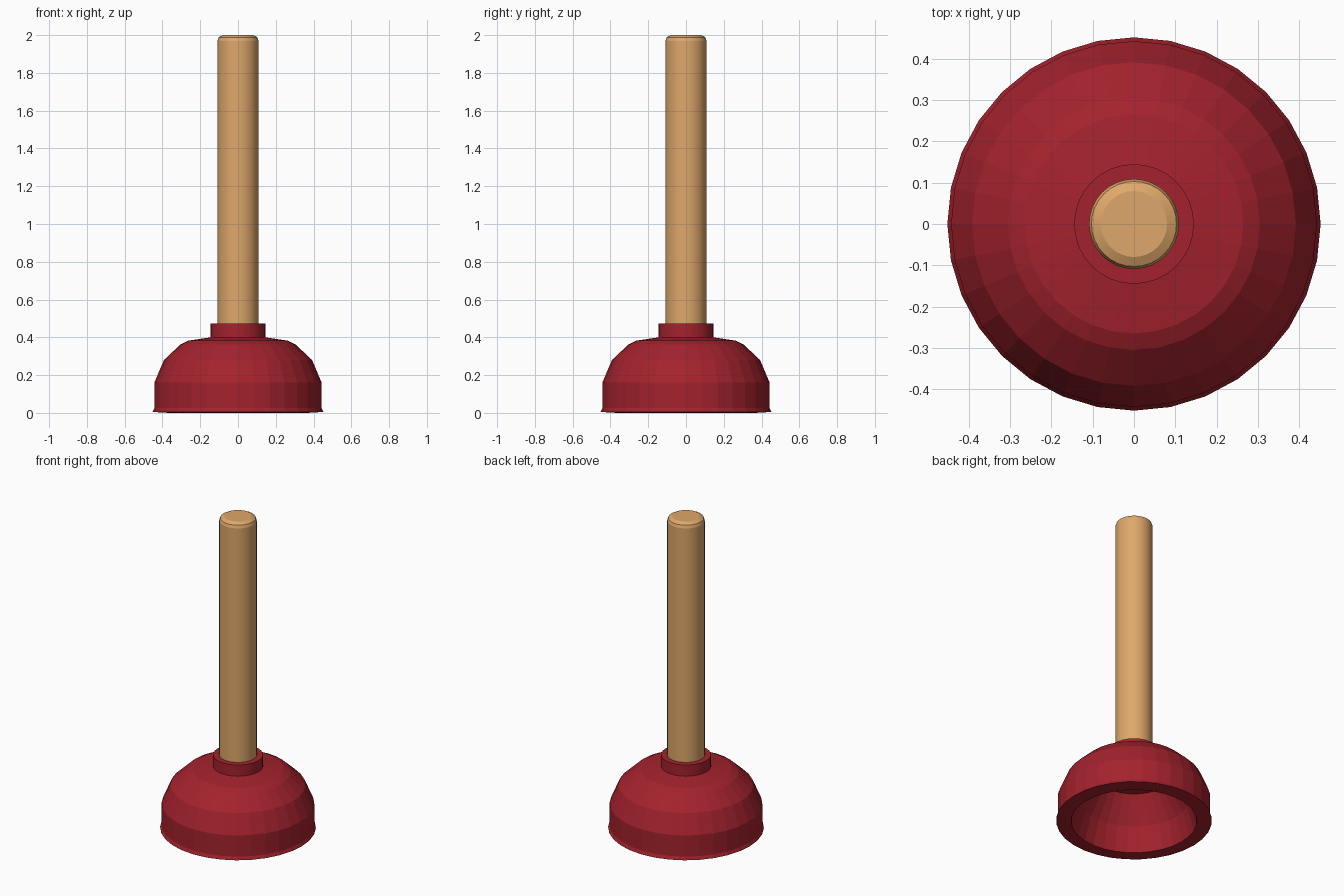
import bpy, bmesh, math

if "Cube" in bpy.data.objects:
    bpy.data.objects.remove(bpy.data.objects["Cube"])


def material(name, color):
    m = bpy.data.materials.new(name)
    m.diffuse_color = (*color, 1)
    m.use_nodes = True
    m.node_tree.nodes["Principled BSDF"].inputs["Base Color"].default_value = m.diffuse_color
    return m


wood = material("light wood", (0.74, 0.39, 0.145))
rubber = material("red rubber", (0.37, 0.016, 0.026))


def lathe(name, profile, mat, segments=32, smooth_angle=None):
    """Spin an (r, z) profile around z; a radius of 0 closes to a pole."""
    bm = bmesh.new()
    rings = []
    for r, z in profile:
        if r == 0:
            rings.append([bm.verts.new((0, 0, z))] * segments)
        else:
            rings.append([bm.verts.new((r * math.cos(2 * math.pi * i / segments),
                                        r * math.sin(2 * math.pi * i / segments), z))
                          for i in range(segments)])
    for a, b in zip(rings, rings[1:]):
        for i in range(segments):
            j = (i + 1) % segments
            corners = list(dict.fromkeys((a[i], a[j], b[j], b[i])))
            bm.faces.new(corners)
    bmesh.ops.recalc_face_normals(bm, faces=bm.faces)
    mesh = bpy.data.meshes.new(name)
    bm.to_mesh(mesh)
    bm.free()
    mesh.materials.append(mat)
    obj = bpy.data.objects.new(name, mesh)
    bpy.context.collection.objects.link(obj)
    if smooth_angle:
        bpy.ops.object.select_all(action='DESELECT')
        obj.select_set(True)
        bpy.context.view_layer.objects.active = obj
        bpy.ops.object.shade_smooth_by_angle(angle=math.radians(smooth_angle))
    return obj


# Hollow faceted cup: outer skin from the crown down, rim, then tapering inner skin
lathe("rubber_cup", [
    (0, 0.405), (0.145, 0.40), (0.265, 0.382), (0.305, 0.362), (0.392, 0.28),
    (0.443, 0.16), (0.443, 0.025), (0.452, 0.005),
    (0.365, 0.0), (0.32, 0.15), (0.22, 0.31), (0, 0.31)], rubber)

# Collar gripping the handle
lathe("collar", [(0, 0.37), (0.145, 0.37), (0.145, 0.472), (0, 0.472)],
      rubber, smooth_angle=30)

# Wooden handle with a bevelled top edge
lathe("handle", [(0, 0.42), (0.109, 0.42), (0.109, 1.97), (0.103, 1.988),
                 (0.08, 2.0), (0, 2.0)], wood, smooth_angle=15)
